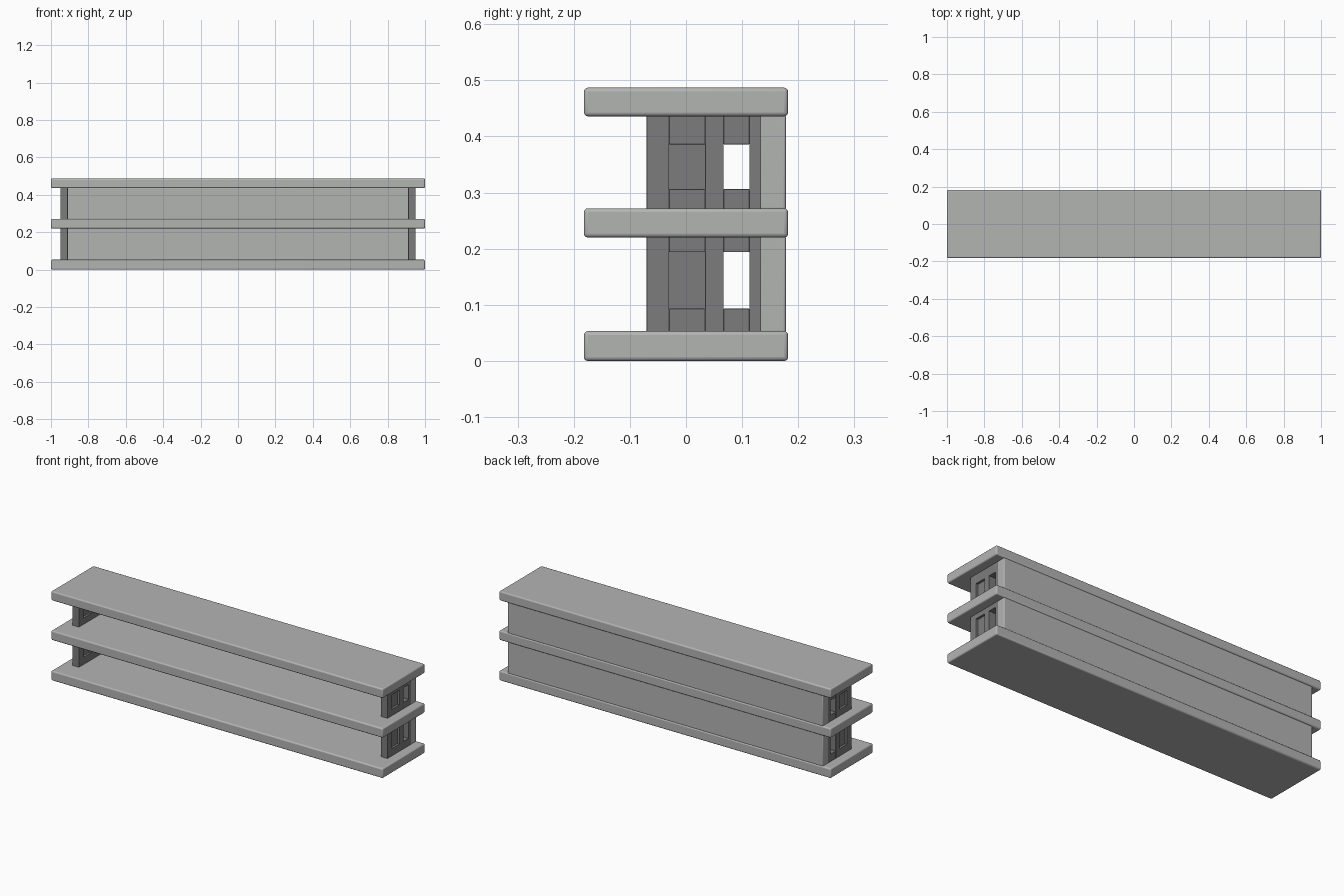
import bpy
import bmesh

if "Cube" in bpy.data.objects:
    bpy.data.objects.remove(bpy.data.objects["Cube"], do_unlink=True)


def make_material(name, value):
    mat = bpy.data.materials.new(name)
    mat.use_nodes = True
    color = (value, value * 1.02, value, 1)
    mat.diffuse_color = color
    mat.node_tree.nodes["Principled BSDF"].inputs["Base Color"].default_value = color
    return mat


light = make_material("light grey", 0.45)
dark = make_material("dark grey", 0.2)


def add_box(bm, x, y, z):
    """Add a box spanning the given (low, high) ranges."""
    verts = bmesh.ops.create_cube(bm, size=1)["verts"]
    for v in verts:
        for i, (low, high) in enumerate((x, y, z)):
            v.co[i] = (low + high) / 2 + v.co[i] * (high - low)


def build(name, boxes, mat, bevel):
    bm = bmesh.new()
    for box in boxes:
        add_box(bm, *box)
    mesh = bpy.data.meshes.new(name)
    bm.to_mesh(mesh)
    bm.free()
    mesh.materials.append(mat)
    obj = bpy.data.objects.new(name, mesh)
    bpy.context.collection.objects.link(obj)
    mod = obj.modifiers.new("soft_edges", "BEVEL")
    mod.width = bevel
    mod.segments = 3
    bpy.ops.object.select_all(action="DESELECT")
    obj.select_set(True)
    bpy.context.view_layer.objects.active = obj
    bpy.ops.object.shade_smooth_by_angle()
    return obj


# Three long shelves
shelves = {"bottom": (0, 0.053), "middle": (0.22, 0.272), "top": (0.436, 0.487)}
for level, z in shelves.items():
    build(level + "_shelf", [((-1, 1), (-0.182, 0.182), z)], light, 0.007)

# Each storey: floor, ceiling, window sill, window head
storeys = {"lower": (0.05, 0.223, 0.093, 0.194), "upper": (0.269, 0.439, 0.306, 0.386)}
outer, inner = 0.95, 0.91
for level, (floor, ceiling, sill, head) in storeys.items():
    # Back wall
    build(level + "_back_wall", [((-outer, outer), (0.13, 0.178), (floor, ceiling))], light, 0.004)
    for side, sign in (("left", 1), ("right", -1)):
        x = tuple(sorted((sign * inner, sign * outer)))
        # End frame with one panelled and one open window
        posts = [(-0.07, -0.03), (0.034, 0.067), (0.113, 0.133)]
        frame = [(x, y, (floor, ceiling)) for y in posts]
        for y in ((-0.03, 0.034), (0.067, 0.113)):
            frame += [(x, y, (floor, sill)), (x, y, (head, ceiling))]
        build(f"{level}_{side}_end_frame", frame, dark, 0.001)
        # Recessed pane closing the front window
        pane_x = tuple(sorted((sign * 0.922, sign * 0.938)))
        build(f"{level}_{side}_end_pane", [(pane_x, (-0.032, 0.036), (sill - 0.002, head + 0.002))], dark, 0.001)
